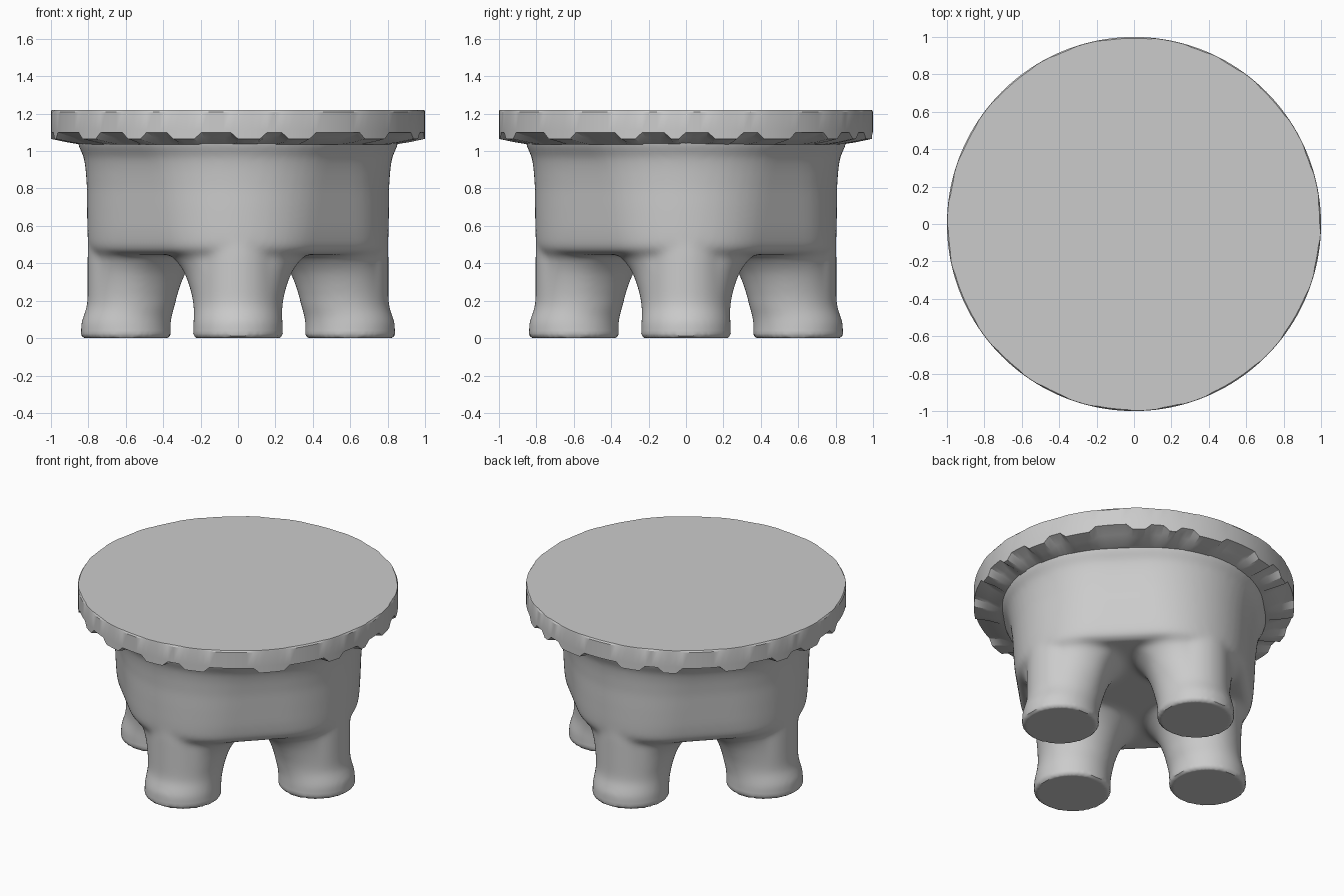
import bpy, bmesh, random
from math import cos, sin, pi, radians

random.seed(4)
if "Cube" in bpy.data.objects:
    bpy.data.objects.remove(bpy.data.objects["Cube"])

grey = bpy.data.materials.new("plain grey")
grey.use_nodes = True
grey.diffuse_color = (0.6, 0.6, 0.6, 1)
grey.node_tree.nodes["Principled BSDF"].inputs["Base Color"].default_value = (0.6, 0.6, 0.6, 1)


def loft(name, rings):
    """Skin closed rings of equal length, listed from bottom to top, and cap both ends."""
    bm = bmesh.new()
    loops = [[bm.verts.new(p) for p in ring] for ring in rings]
    count = len(loops[0])
    for low, high in zip(loops, loops[1:]):
        for i in range(count):
            j = (i + 1) % count
            bm.faces.new((low[i], low[j], high[j], high[i]))
    bm.faces.new(loops[0][::-1])
    bm.faces.new(loops[-1])
    bmesh.ops.recalc_face_normals(bm, faces=bm.faces)
    mesh = bpy.data.meshes.new(name)
    bm.to_mesh(mesh)
    bm.free()
    mesh.materials.append(grey)
    obj = bpy.data.objects.new(name, mesh)
    bpy.context.collection.objects.link(obj)
    return obj


def select(active, others=()):
    bpy.ops.object.select_all(action="DESELECT")
    for obj in (active, *others):
        obj.select_set(True)
    bpy.context.view_layer.objects.active = active


def rounded_diamond(corner, radius, z, arc=16, side=6):
    """Square with its corners on the axes, rounded by the given radius."""
    ring = []
    for k in range(4):
        turn = k * pi / 2
        for i in range(arc + 1):
            a = turn - pi / 4 + i * pi / 2 / arc
            ring.append((corner * cos(turn) + radius * cos(a),
                         corner * sin(turn) + radius * sin(a), z))
        a = turn + pi / 4
        for i in range(1, side):
            t = i / side
            ring.append((corner * ((1 - t) * cos(turn) + t * cos(turn + pi / 2)) + radius * cos(a),
                         corner * ((1 - t) * sin(turn) + t * sin(turn + pi / 2)) + radius * sin(a), z))
    return ring


# Body: a nearly round drum with a flat underside and a flare at the top
body_profile = [  # corner distance, corner radius, height
    (0.27, 0.475, 0.446), (0.27, 0.505, 0.452), (0.27, 0.526, 0.475),
    (0.26, 0.543, 0.51), (0.24, 0.566, 0.58), (0.22, 0.588, 0.70),
    (0.20, 0.608, 0.80), (0.18, 0.635, 0.90), (0.16, 0.665, 0.97),
    (0.13, 0.72, 1.02), (0.12, 0.74, 1.05), (0.12, 0.74, 1.10)]
body = loft("body_and_legs", [rounded_diamond(*p) for p in body_profile])

# Legs: round feet, with a fillet that spreads under the body but not outward
leg_profile = [  # centre distance, radius, fillet, height
    (0.60, 0.228, 0, 0), (0.60, 0.24, 0, 0.012), (0.60, 0.24, 0, 0.08),
    (0.59, 0.236, 0, 0.12), (0.578, 0.23, 0.01, 0.17), (0.575, 0.23, 0.018, 0.22),
    (0.575, 0.23, 0.04, 0.29), (0.575, 0.23, 0.065, 0.35), (0.575, 0.23, 0.10, 0.40),
    (0.575, 0.23, 0.13, 0.43), (0.575, 0.23, 0.15, 0.45), (0.575, 0.228, 0.15, 0.50)]


def leg_ring(turn, centre, radius, fillet, z, count=48):
    ring = []
    for i in range(count):
        a = 2 * pi * i / count
        r = radius + fillet * min(1, max(0, (0.7 - cos(a)) / 0.9))
        x, y = centre + r * cos(a), r * sin(a)
        ring.append((x * cos(turn) - y * sin(turn), x * sin(turn) + y * cos(turn), z))
    return ring


legs = [loft("leg", [leg_ring(k * pi / 2, *p) for p in leg_profile]) for k in range(4)]

# Fuse body and legs into one skin, then soften it above the feet
select(body, legs)
bpy.ops.object.join()
fuse = body.modifiers.new("fuse", "REMESH")
fuse.mode = "VOXEL"
fuse.voxel_size = 0.016
bpy.ops.object.modifier_apply(modifier=fuse.name)
bm = bmesh.new()
bm.from_mesh(body.data)
soft = [v for v in bm.verts if 0.04 < v.co.z < 1.08]
for _ in range(8):
    bmesh.ops.smooth_vert(bm, verts=soft, factor=0.5, use_axis_x=True, use_axis_y=True, use_axis_z=True)
bm.to_mesh(body.data)
bm.free()
bpy.ops.object.shade_smooth_by_angle(angle=radians(40))

# Seat: a flat disc whose lower rim is broken by irregular notches
SEGMENTS = 160
notch = []
while len(notch) < SEGMENTS:
    notch += [1] * random.randint(3, 8) + [0] * random.randint(2, 5)
notch = notch[:SEGMENTS]


def seat_ring(radius, z, step=0, inset=0):
    return [((radius - inset * n) * cos(2 * pi * i / SEGMENTS),
             (radius - inset * n) * sin(2 * pi * i / SEGMENTS), z + step * n)
            for i, n in enumerate(notch)]


seat = loft("seat", [seat_ring(0.84, 1.035), seat_ring(0.92, 1.048, 0.025),
                     seat_ring(1.0, 1.065, 0.035), seat_ring(1.0, 1.11),
                     seat_ring(1.0, 1.21), seat_ring(0.998, 1.22, 0, 0.005)])
select(seat)
bpy.ops.object.shade_smooth_by_angle(angle=radians(30))
